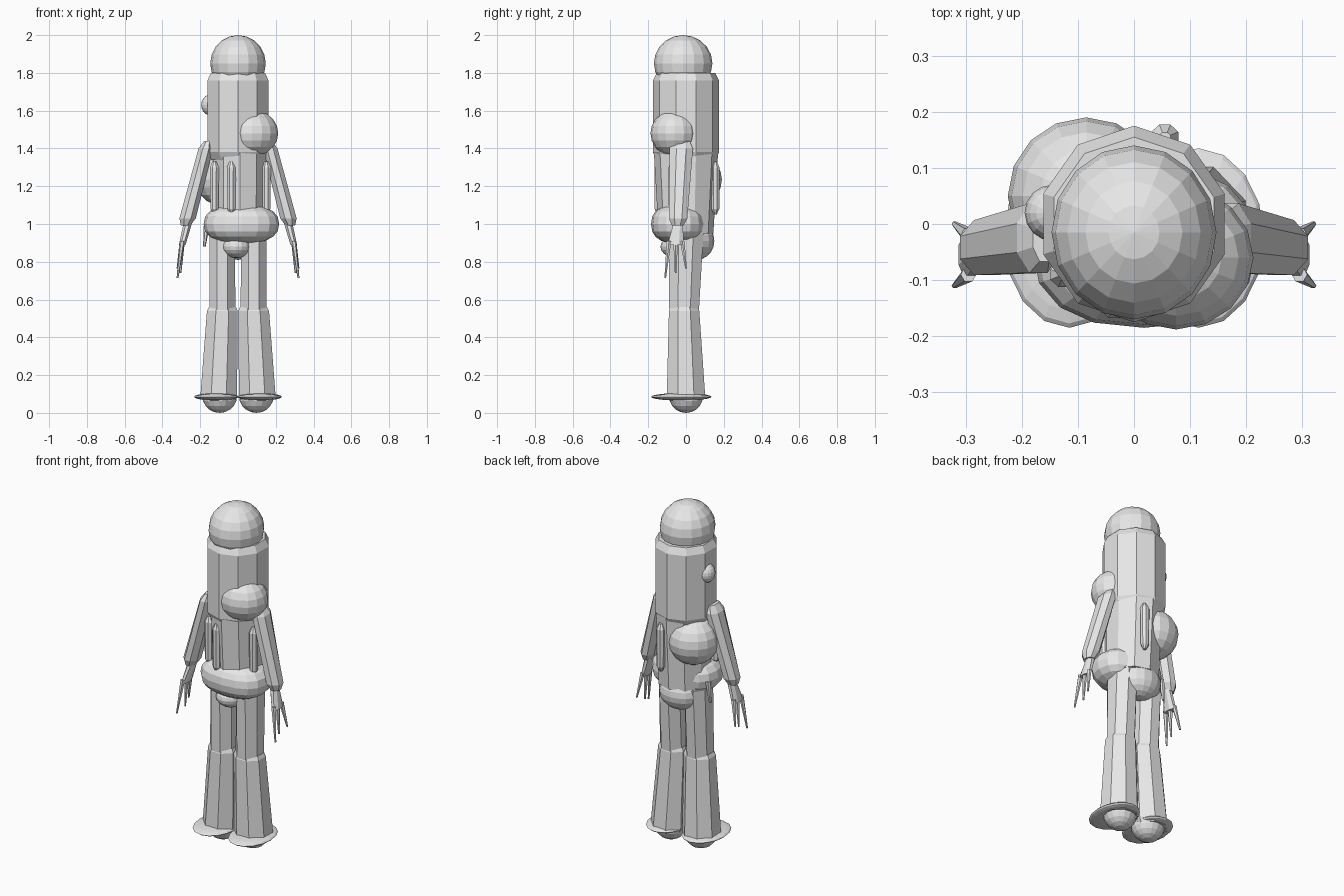
import bpy, bmesh, math
from mathutils import Vector

cube = bpy.data.objects.get("Cube")
if cube:
    bpy.data.objects.remove(cube)

colour = (0.8, 0.8, 0.8, 1)
grey = bpy.data.materials.new("pale grey")
grey.use_nodes = True
grey.diffuse_color = colour
grey.node_tree.nodes["Principled BSDF"].inputs["Base Color"].default_value = colour


def finish(name, bm):
    bmesh.ops.recalc_face_normals(bm, faces=bm.faces)
    mesh = bpy.data.meshes.new(name)
    bm.to_mesh(mesh)
    bm.free()
    mesh.materials.append(grey)
    part = bpy.data.objects.new(name, mesh)
    bpy.context.collection.objects.link(part)


def blob(name, centre, width, depth, height, fullness=1):
    """Faceted ellipsoid given by its radii; more fullness gives a pillow shape."""
    bm = bmesh.new()
    bmesh.ops.create_uvsphere(bm, u_segments=16, v_segments=10, radius=1)
    radii = (width, depth, height)
    for vert in bm.verts:
        vert.co = Vector([middle + radius * math.copysign(abs(value) ** (1 / fullness), value)
                          for middle, radius, value in zip(centre, radii, vert.co)])
    finish(name, bm)


def tube(name, bottom, top, bottom_size, top_size, sides=8, turn=0.5, rim=0.0):
    """Tapered tube between two points; a rim adds chamfered ends of that height."""
    bottom, top = Vector(bottom), Vector(top)
    bottom_size, top_size = Vector(bottom_size), Vector(top_size)
    sections = [(bottom, bottom_size), (top, top_size)]
    if rim:
        axis = (top - bottom).normalized() * rim
        inset = Vector((rim, rim)) / 2
        sections.insert(0, (bottom - axis, bottom_size - inset))
        sections.append((top + axis, top_size - inset))
    bm = bmesh.new()
    rings = []
    for centre, (width, depth) in sections:
        angles = [math.tau * (side + turn) / sides for side in range(sides)]
        rings.append([bm.verts.new(centre + Vector((width * math.sin(angle),
                                                    depth * math.cos(angle), 0)))
                      for angle in angles])
    for low, high in zip(rings, rings[1:]):
        for side in range(sides):
            after = (side + 1) % sides
            bm.faces.new((low[side], low[after], high[after], high[side]))
    bm.faces.new(rings[0])
    bm.faces.new(rings[-1])
    finish(name, bm)


# Landmark heights shared by neighbouring parts
ankle, knee, hip, wrist, chest, shoulder, neck = 0.09, 0.54, 0.95, 1, 1.38, 1.4, 1.76

# Head dome and long torso
blob("head", centre=(0, -0.015, 1.85), width=0.147, depth=0.155, height=0.15)
tube("chest", bottom=(0, 0, chest), top=(0, 0, neck), bottom_size=(0.17, 0.175),
     top_size=(0.17, 0.175), sides=10, turn=0, rim=0.04)
tube("waist", bottom=(0.01, 0, hip), top=(0.01, 0, chest), bottom_size=(0.145, 0.145),
     top_size=(0.15, 0.17), sides=10, turn=0)

# Rounded lumps on the body
blob("front_bulb", centre=(0.075, -0.06, 1.48), width=0.138, depth=0.128, height=0.125)
blob("back_bulb", centre=(-0.085, 0.05, 1.235), width=0.14, depth=0.14, height=0.138)
blob("side_knob", centre=(-0.145, 0.02, 1.63), width=0.05, depth=0.05, height=0.055)

# Hips
blob("belt", centre=(0.018, -0.04, wrist), width=0.2, depth=0.145, height=0.105, fullness=1.2)
blob("seat", centre=(0, 0.055, 0.91), width=0.12, depth=0.095, height=0.1)
blob("crotch", centre=(-0.01, -0.05, 0.88), width=0.08, depth=0.085, height=0.06)

# Thin hanging tubes and a small spike
hanging = {"front": (-0.035, -0.145), "back": (0.055, 0.155),
           "left": (0.15, -0.07), "right": (-0.125, -0.09)}
for place, (across, along) in hanging.items():
    tube(place + "_tube", bottom=(across, along, 1.08), top=(across, along, 1.3),
         bottom_size=(0.023, 0.023), top_size=(0.026, 0.024), rim=0.03)
tube("hip_spike", bottom=(-0.178, 0.03, 0.88), top=(-0.165, 0.03, wrist),
     bottom_size=(0.007, 0.007), top_size=(0.016, 0.016), sides=6)

# Limbs, one set for each side
for name, side in (("left_", 1), ("right_", -1)):
    # Leg with a flared shin, a flat cuff and a round foot
    thigh = side * 0.083
    tube(name + "thigh", bottom=(thigh, -0.01, knee), top=(thigh, 0, hip),
         bottom_size=(0.075, 0.085), top_size=(0.072, 0.1))
    tube(name + "flared_shin", bottom=(side * 0.102, 0, ankle), top=(thigh, -0.01, knee),
         bottom_size=(0.105, 0.11), top_size=(0.088, 0.087), rim=0.02)
    blob(name + "cuff", centre=(side * 0.115, -0.025, ankle - 0.005),
         width=0.117, depth=0.16, height=0.02)
    blob(name + "foot", centre=(side * 0.097, 0, ankle), width=0.092, depth=0.09, height=ankle)

    # Arm and palm
    hand = Vector((side * 0.267, -0.042, wrist))
    tube(name + "arm", bottom=hand + Vector((0, 0, 0.03)), top=(side * 0.17, -0.025, shoulder),
         bottom_size=(0.047, 0.053), top_size=(0.042, 0.067), rim=0.04)
    palm = Vector((side * 0.295, -0.055, 0.89))
    tube(name + "palm", bottom=palm, top=hand, bottom_size=(0.019, 0.046),
         top_size=(0.024, 0.028))

    # Three fingers fanned out below the palm
    for finger, place in (("front", -1), ("middle", 0), ("back", 1)):
        root = palm + Vector((0, place * 0.035, 0.02))
        tip = palm + Vector((side * (0.01 + 0.015 * abs(place)), place * 0.055,
                             0.025 * place - 0.15))
        tube(name + finger + "_finger", bottom=tip, top=root,
             bottom_size=(0.005, 0.005), top_size=(0.014, 0.014), sides=6)
